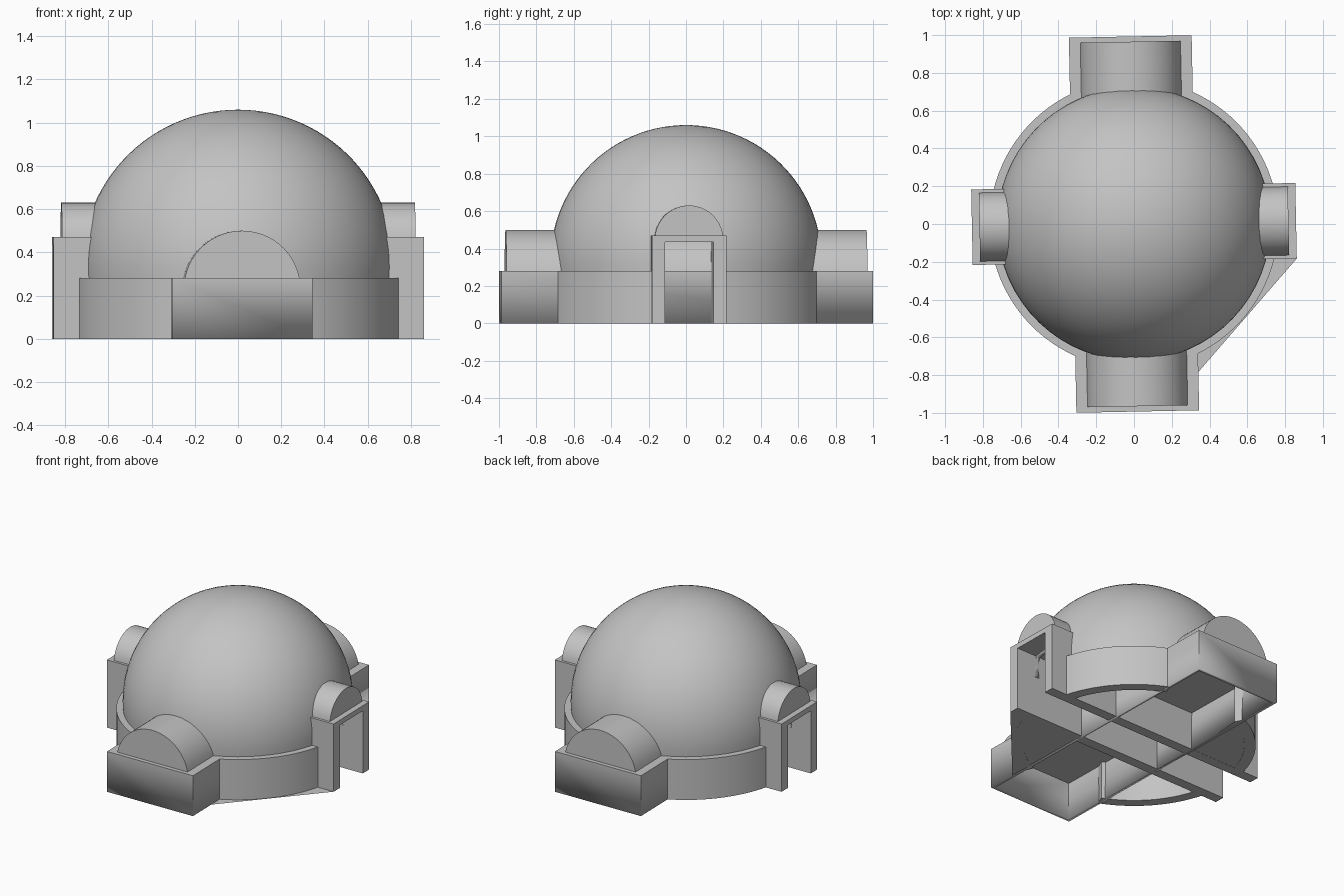
import bpy
import bmesh
import math
from mathutils import Vector

cube = bpy.data.objects.get("Cube")
if cube:
    bpy.data.objects.remove(cube, do_unlink=True)

TURN = 0.02                     # the whole building sits slightly twisted
DRUM_R, DRUM_H = 0.765, 0.28
DOME_R, DOME_Z = 0.725, 0.335
BOX_W, BOX_L = 0.325, 0.993     # half width, half length of the long hall
DOOR_W, DOOR_L, DOOR_H = 0.2, 0.858, 0.47
GAP_W, GAP_H = 0.13, 0.435      # half width and height of the doorway

plaster = bpy.data.materials.new("grey_plaster")
plaster.use_nodes = True
GREY = (0.55, 0.55, 0.55, 1)
plaster.diffuse_color = GREY
plaster.node_tree.nodes["Principled BSDF"].inputs["Base Color"].default_value = GREY


def finish(name, bm):
    """Turn a bmesh into a shaded object."""
    bmesh.ops.recalc_face_normals(bm, faces=bm.faces)
    mesh = bpy.data.meshes.new(name)
    bm.to_mesh(mesh)
    bm.free()
    mesh.materials.append(plaster)
    mesh.shade_smooth()
    mesh.set_sharp_from_angle(angle=math.radians(35))
    obj = bpy.data.objects.new(name, mesh)
    bpy.context.collection.objects.link(obj)
    obj.rotation_euler.z = TURN
    return obj


def revolve(name, profile, start, sweep, steps, closed):
    """Spin an (r, z) profile about the z axis."""
    bm = bmesh.new()
    c, s = math.cos(start), math.sin(start)
    vs = [bm.verts.new((r * c, r * s, z)) for r, z in profile]
    edges = [bm.edges.new(p) for p in zip(vs, vs[1:])]
    if closed:
        edges.append(bm.edges.new((vs[-1], vs[0])))
    bmesh.ops.spin(bm, geom=vs + edges, cent=(0, 0, 0), axis=(0, 0, 1),
                   angle=sweep, steps=steps)
    bmesh.ops.remove_doubles(bm, verts=bm.verts, dist=0.0005)
    if closed:
        bmesh.ops.holes_fill(bm, edges=bm.edges, sides=8)
    return finish(name, bm)


def prism(name, profile, half, along_x):
    """Extrude an (across, z) profile along x or y."""
    bm = bmesh.new()
    place = (lambda u, z: (-half, u, z)) if along_x else (lambda u, z: (u, -half, z))
    face = bm.faces.new([bm.verts.new(place(u, z)) for u, z in profile])
    out = bmesh.ops.extrude_face_region(bm, geom=[face])
    shift = Vector((2 * half, 0, 0)) if along_x else Vector((0, 2 * half, 0))
    moved = [g for g in out["geom"] if isinstance(g, bmesh.types.BMVert)]
    bmesh.ops.translate(bm, verts=moved, vec=shift)
    return finish(name, bm)


def arch(radius, centre, floor, steps=24):
    """Round-topped profile standing on the given floor height."""
    a = math.asin((floor - centre) / radius)
    sweep = math.pi - 2 * a
    return [(radius * math.cos(a + sweep * i / steps),
             centre + radius * math.sin(a + sweep * i / steps))
            for i in range(steps + 1)]


def plate(name, outline):
    """Flat ground piece."""
    bm = bmesh.new()
    bm.faces.new([bm.verts.new((x, y, 0.001)) for x, y in outline])
    return finish(name, bm)


# Dome shell
def dome_arc(radius, steps=28):
    low = math.asin((DRUM_H - DOME_Z) / DOME_R)
    return [(radius * math.cos(t), DOME_Z + radius * math.sin(t))
            for t in (low + (math.pi / 2 - low) * i / steps for i in range(steps + 1))]


shell = dome_arc(DOME_R - 0.03)[::-1] + dome_arc(DOME_R)
dome = revolve("dome", shell, 0, 2 * math.pi, 64, False)

# Doorway cutter through the dome
gap = [(-GAP_W, 0.1), (GAP_W, 0.1), (GAP_W, GAP_H), (-GAP_W, GAP_H)]
cutter = prism("doorway_cutter", gap, 1, True)
cutter.hide_render = True
cutter.hide_viewport = True
cutter.display_type = 'WIRE'
cut = dome.modifiers.new("doorways", 'BOOLEAN')
cut.object = cutter
cut.operation = 'DIFFERENCE'
cut.solver = 'EXACT'

# Four curved base walls between the porches
first = math.asin(DOOR_W / DRUM_R) - 0.02
last = math.acos(BOX_W / DRUM_R) + 0.02
inner = DRUM_R - 0.07
wall = [(inner, 0), (DRUM_R, 0), (DRUM_R, DRUM_H), (inner, DRUM_H)]
for i, name in enumerate(("back_left", "back_right", "front_right", "front_left")):
    start = first if i % 2 == 0 else math.pi / 2 - last
    revolve("base_wall_" + name, wall, start + i * math.pi / 2, last - first, 14, True)

# Long hall, open underneath, with its barrel vault
bm = bmesh.new()
bmesh.ops.create_cube(bm, size=1)
bmesh.ops.scale(bm, verts=bm.verts, vec=(2 * BOX_W, 2 * BOX_L, DRUM_H))
bmesh.ops.translate(bm, verts=bm.verts, vec=(0, 0, DRUM_H / 2))
bm.faces.ensure_lookup_table()
under = [f for f in bm.faces if f.calc_center_median().z < 0.01]
bmesh.ops.delete(bm, geom=under, context='FACES')
hall = finish("long_hall", bm)
thick = hall.modifiers.new("thickness", 'SOLIDIFY')
thick.thickness = 0.03
thick.offset = -1
prism("long_hall_vault", arch(0.27, 0.23, DRUM_H), 0.965, False)

# Cross passage with a doorway at each end, and its vault
passage = [(-DOOR_W, 0), (-GAP_W, 0), (-GAP_W, GAP_H), (GAP_W, GAP_H),
           (GAP_W, 0), (DOOR_W, 0), (DOOR_W, DOOR_H), (-DOOR_W, DOOR_H)]
prism("door_passage", passage, DOOR_L, True)
prism("door_passage_vault", arch(0.183, 0.447, DOOR_H), 0.818, True)

# Ground pieces in two of the corners
plate("ground_front_left", [(BOX_W, -0.79), (DOOR_L, -DOOR_W), (BOX_W, -DOOR_W)])
rim = [(-inner * math.sin(t), inner * math.cos(t))
       for t in (math.pi / 2 - last + (last - first) * i / 8 for i in range(9))]
plate("ground_back_right", [(-BOX_W, DOOR_W)] + rim)
